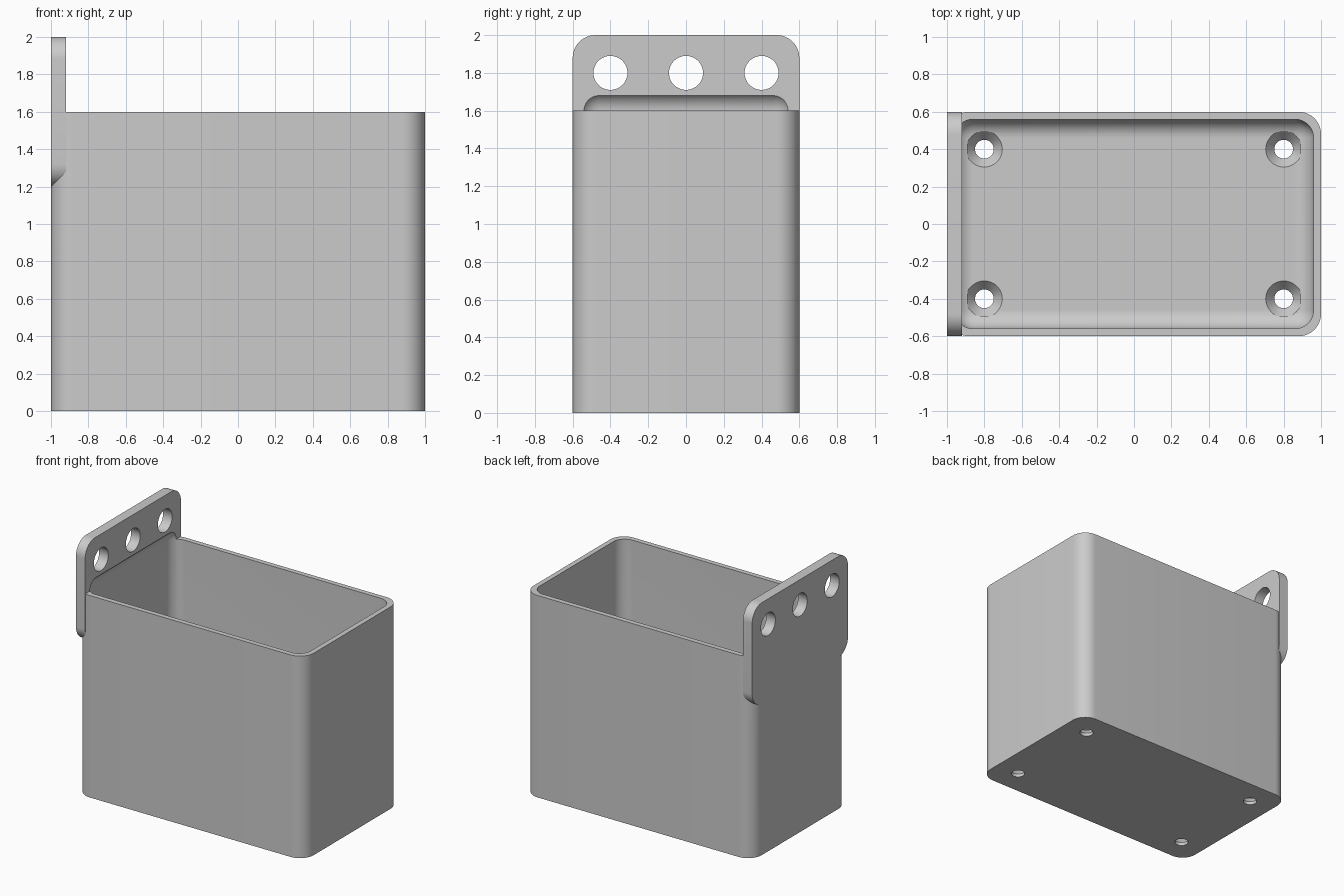
import bpy
import bmesh
from math import radians
from mathutils import Matrix, Vector

cube = bpy.data.objects.get("Cube")
if cube:
    bpy.data.objects.remove(cube, do_unlink=True)

grey = bpy.data.materials.new("light_grey")
grey.use_nodes = True
colour = (0.6, 0.6, 0.6, 1)
grey.diffuse_color = colour
grey.node_tree.nodes["Principled BSDF"].inputs["Base Color"].default_value = colour


def make_object(name, bm):
    bmesh.ops.recalc_face_normals(bm, faces=bm.faces)
    mesh = bpy.data.meshes.new(name)
    bm.to_mesh(mesh)
    bm.free()
    mesh.materials.append(grey)
    obj = bpy.data.objects.new(name, mesh)
    bpy.context.collection.objects.link(obj)
    return obj


def rounded_block(name, low, high, radius, axis=None):
    """Box with rounded edges: those along one axis, or all of them."""
    low, high = Vector(low), Vector(high)
    bm = bmesh.new()
    bmesh.ops.create_cube(bm, size=1)
    bmesh.ops.scale(bm, vec=high - low, verts=bm.verts)
    bmesh.ops.translate(bm, vec=(low + high) / 2, verts=bm.verts)
    edges = [e for e in bm.edges if axis is None
             or abs((e.verts[0].co - e.verts[1].co).normalized()[axis]) > 0.9]
    bmesh.ops.bevel(bm, geom=edges, offset=radius, offset_type='OFFSET',
                    segments=12, profile=0.5, affect='EDGES')
    return make_object(name, bm)


def drill(name, centre, r_start, r_end, depth, sideways=False):
    """Round cutter centred on a point, along z or x."""
    bm = bmesh.new()
    matrix = Matrix.Translation(centre)
    if sideways:
        matrix = matrix @ Matrix.Rotation(radians(90), 4, 'Y')
    bmesh.ops.create_cone(bm, cap_ends=True, segments=48, radius1=r_start,
                          radius2=r_end, depth=depth, matrix=matrix)
    return make_object(name, bm)


def combine(target, other, operation):
    mod = target.modifiers.new(other.name, 'BOOLEAN')
    mod.operation = operation
    mod.solver = 'EXACT'
    mod.object = other
    bpy.context.view_layer.objects.active = target
    bpy.ops.object.modifier_apply(modifier=mod.name)
    bpy.data.objects.remove(other, do_unlink=True)


# Outer shell and the mounting plate on its right end
bin_body = rounded_block("wall_bin", (-1, -0.6, 0), (1, 0.6, 1.6), 0.12, axis=2)
plate = rounded_block("mounting_plate", (-1, -0.6, 1.2), (-0.92, 0.6, 2), 0.12, axis=0)
combine(bin_body, plate, 'UNION')

# Cavity with soft edges, reaching a little way up into the plate
cavity = rounded_block("cavity", (-0.96, -0.56, 0.08), (0.96, 0.56, 1.7), 0.1)
combine(bin_body, cavity, 'DIFFERENCE')

# Hanging holes in the plate
for y in (-0.4, 0, 0.4):
    combine(bin_body, drill("hanging_hole", (-0.96, y, 1.8), 0.09, 0.09, 0.3, True),
            'DIFFERENCE')

# Countersunk holes in the floor
for x in (-0.8, 0.8):
    for y in (-0.4, 0.4):
        combine(bin_body, drill("floor_hole", (x, y, 0), 0.05, 0.05, 0.2), 'DIFFERENCE')
        combine(bin_body, drill("countersink", (x, y, 0.055), 0.05, 0.1, 0.06),
                'DIFFERENCE')

# Smooth rounded edges, crisp corners
bpy.ops.object.select_all(action='DESELECT')
bin_body.select_set(True)
bpy.context.view_layer.objects.active = bin_body
bpy.ops.object.shade_smooth_by_angle(angle=radians(25))
